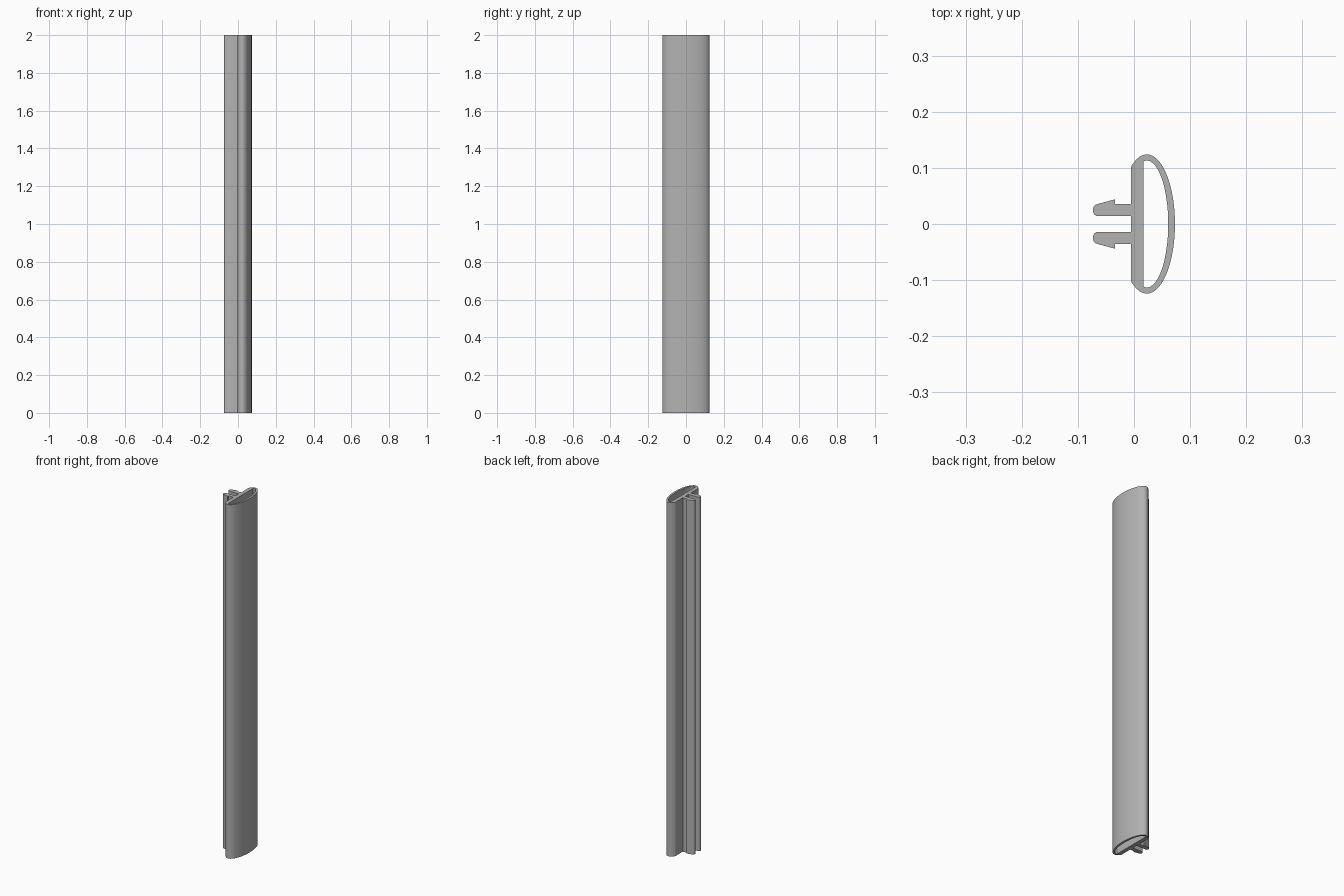
import bpy
import bmesh
from math import acos, cos, sin, pi, radians

LENGTH = 2.0
CENTRE_X = 0.023      # centre of the oval tube
BACK_X = -0.005       # flat back of the tube
INNER_X = 0.017       # inner side of the back wall

cube = bpy.data.objects.get("Cube")
if cube:
    bpy.data.objects.remove(cube, do_unlink=True)

grey = bpy.data.materials.new("plain grey")
grey.use_nodes = True
colour = (0.45, 0.45, 0.45, 1)
grey.diffuse_color = colour
grey.node_tree.nodes["Principled BSDF"].inputs["Base Color"].default_value = colour


def arc(cx, cy, rx, ry, start, end, steps):
    """Points along part of an ellipse."""
    angles = [start + (end - start) * i / steps for i in range(steps + 1)]
    return [(cx + rx * cos(a), cy + ry * sin(a)) for a in angles]


def cut_oval(rx, ry, cut_x, steps):
    """Oval cut off flat on its -x side, from the lower cut corner round to the upper."""
    end = acos((cut_x - CENTRE_X) / rx)
    return arc(CENTRE_X, 0, rx, ry, -end, end, steps)


def clip_leg():
    """Barbed leg on the +y side, from its outer root to its inner root."""
    barb = [(BACK_X, 0.036), (-0.034, 0.036), (-0.034, 0.044)]
    nose_top = arc(-0.064, 0.0265, 0.009, 0.009, radians(105), pi, 6)
    nose_bottom = arc(-0.064, 0.023, 0.009, 0.009, pi, 1.5 * pi, 6)
    return barb + nose_top + nose_bottom + [(BACK_X, 0.014)]


def extrude_profile(name, loops):
    """Fill the outline, leaving its holes open, and extrude it upwards."""
    bm = bmesh.new()
    edges = []
    for loop in loops:
        verts = [bm.verts.new((x, y, 0)) for x, y in loop]
        edges += [bm.edges.new((a, b)) for a, b in zip(verts, verts[1:] + verts[:1])]
    bmesh.ops.triangle_fill(bm, edges=edges, use_beauty=True, normal=(0, 0, 1))
    result = bmesh.ops.extrude_face_region(bm, geom=bm.faces[:], use_keep_orig=True)
    top = [v for v in result["geom"] if isinstance(v, bmesh.types.BMVert)]
    bmesh.ops.translate(bm, verts=top, vec=(0, 0, LENGTH))
    bmesh.ops.recalc_face_normals(bm, faces=bm.faces[:])
    mesh = bpy.data.meshes.new(name)
    bm.to_mesh(mesh)
    bm.free()
    mesh.materials.append(grey)
    obj = bpy.data.objects.new(name, mesh)
    bpy.context.collection.objects.link(obj)
    return obj


# Outline: oval face, flat back and two mirrored clip legs
leg = clip_leg()
mirrored_leg = [(x, -y) for x, y in reversed(leg)]
outline = cut_oval(0.050, 0.124, BACK_X, 64) + leg + mirrored_leg

# Hollow inside the oval
hollow = cut_oval(0.038, 0.113, INNER_X, 48)

strip = extrude_profile("clip_on_trim_strip", [outline, hollow])

# Smooth curved walls, sharp corners
bpy.ops.object.select_all(action="DESELECT")
strip.select_set(True)
bpy.context.view_layer.objects.active = strip
bpy.ops.object.shade_smooth_by_angle(angle=radians(30))
